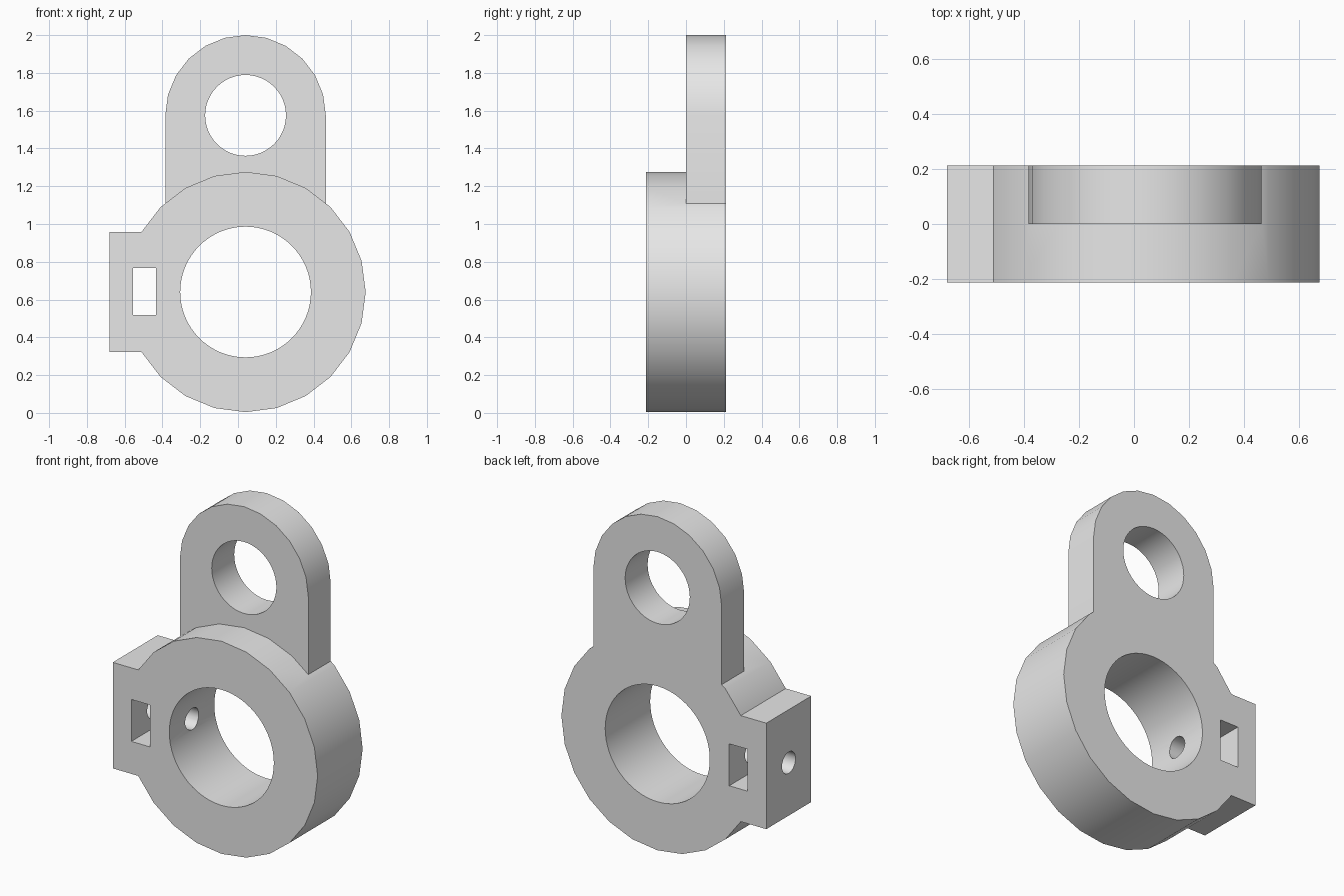
import bpy, bmesh, math

default = bpy.data.objects.get("Cube")
if default:
    bpy.data.objects.remove(default)

CX, RING_Z, LUG_Z = 0.04, 0.64, 1.575
HALF = 0.2125  # half the depth

grey = bpy.data.materials.new("light grey")
grey.use_nodes = True
grey.diffuse_color = (0.8, 0.8, 0.8, 1)
grey.node_tree.nodes["Principled BSDF"].inputs["Base Color"].default_value = (0.8, 0.8, 0.8, 1)


def arc(x, z, r, n, start=0.0, sweep=math.tau):
    count = n if sweep == math.tau else n + 1
    return [(x + r * math.cos(start + sweep * i / n),
             z + r * math.sin(start + sweep * i / n)) for i in range(count)]


def rect(x0, x1, z0, z1):
    return [(x0, z0), (x1, z0), (x1, z1), (x0, z1)]


def prism(name, outline, lo, hi, place=lambda a, b, d: (a, d, b)):
    """Extrude a flat outline from depth lo to hi."""
    bm = bmesh.new()
    face = bm.faces.new([bm.verts.new(place(a, b, lo)) for a, b in outline])
    step = [q - p for p, q in zip(place(0, 0, lo), place(0, 0, hi))]
    ext = bmesh.ops.extrude_face_region(bm, geom=[face], use_keep_orig=True)
    bmesh.ops.translate(bm, vec=step,
                        verts=[v for v in ext["geom"] if isinstance(v, bmesh.types.BMVert)])
    bmesh.ops.recalc_face_normals(bm, faces=bm.faces)
    mesh = bpy.data.meshes.new(name)
    bm.to_mesh(mesh)
    bm.free()
    mesh.materials.append(grey)
    obj = bpy.data.objects.new(name, mesh)
    bpy.context.collection.objects.link(obj)
    return obj


def combine(target, other, operation):
    other.hide_render = True
    mod = target.modifiers.new(operation.lower(), "BOOLEAN")
    mod.operation, mod.solver, mod.object = operation, "EXACT", other
    bpy.context.view_layer.objects.active = target
    bpy.ops.object.modifier_apply(modifier=mod.name)
    bpy.data.objects.remove(other)


# Clamp ring, side block and rounded lug joined into one body
body = prism("clamp_bracket", arc(CX, RING_Z, 0.636, 24), -HALF, HALF)
block = prism("side_block", rect(-0.68, -0.42, 0.323, 0.957), -HALF, HALF)
lug_outline = arc(CX, LUG_Z, 0.425, 12, 0, math.pi) + [(CX - 0.425, 1.04), (CX + 0.425, 1.04)]
lug = prism("lug", lug_outline, 0, HALF)
for part in (block, lug):
    combine(body, part, "UNION")

# Bore, lug hole, nut slot and sideways screw hole
cutters = [
    prism("bore_cutter", arc(CX, RING_Z, 0.346, 64), -0.5, 0.5),
    prism("lug_hole_cutter", arc(CX, LUG_Z, 0.214, 48), -0.5, 0.5),
    prism("nut_slot_cutter", rect(-0.557, -0.435, 0.517, 0.768), -0.5, 0.5),
    prism("screw_hole_cutter", arc(0, RING_Z, 0.064, 32), -0.9, -0.1,
          lambda a, b, d: (d, a, b)),
]
for cutter in cutters:
    combine(body, cutter, "DIFFERENCE")

# Smooth curved walls, crisp rims
bpy.ops.object.select_all(action="DESELECT")
body.select_set(True)
bpy.context.view_layer.objects.active = body
bpy.ops.object.shade_smooth_by_angle(angle=math.radians(30))
